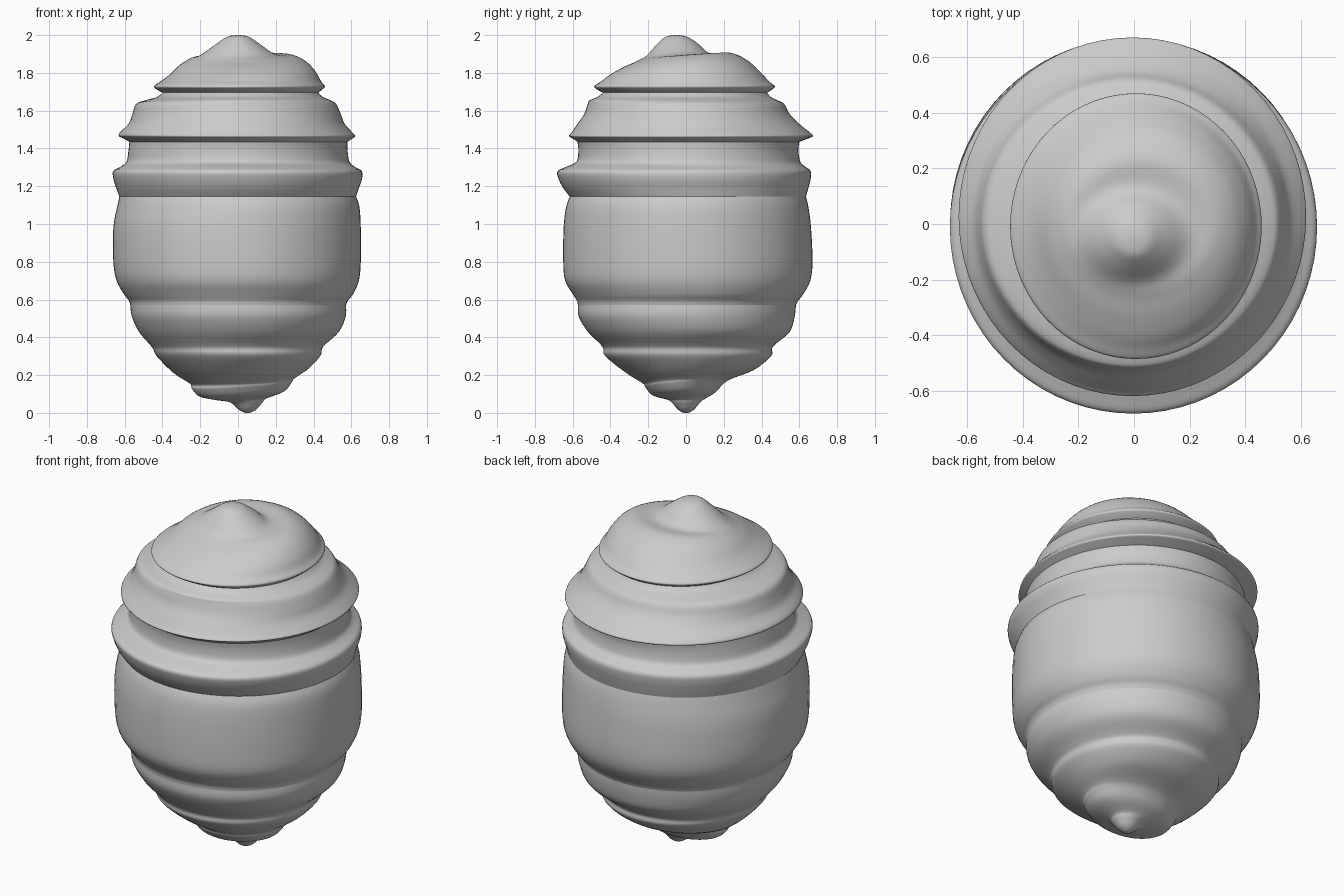
import bpy, bmesh, math

SEG = 72    # points round each ring
STEPS = 4   # smooth steps between profile rings


def spline(a, b, c, d, t):
    """Catmull-Rom blend of two neighbouring rings."""
    return [0.5 * (2*q + (r - p)*t + (2*p - 5*q + 4*r - s)*t*t
                   + (3*q - p - 3*r + s)*t**3) for p, q, r, s in zip(a, b, c, d)]


def folded_shell(name, rings, cap_first=False, cap_last=False):
    """Skin through rings: z, left, right, front, back, tilt along x, tilt along y."""
    rings = [tuple(r) + (0,) * (7 - len(r)) for r in rings]
    n = len(rings)
    fine = [spline(rings[max(i-1, 0)], rings[i], rings[i+1], rings[min(i+2, n-1)], k / STEPS)
            for i in range(n - 1) for k in range(STEPS)] + [rings[-1]]
    bm = bmesh.new()
    loops = []
    for z, l, r, f, b, tx, ty in fine:
        cx, cy, rx, ry = (l + r) / 2, (f + b) / 2, (r - l) / 2, (b - f) / 2
        loop = []
        for k in range(SEG):
            a = 2 * math.pi * k / SEG
            x, y = cx + rx * math.cos(a), cy + ry * math.sin(a)
            loop.append(bm.verts.new((x, y, z + tx * x + ty * y)))
        loops.append(loop)
    for lo, hi in zip(loops, loops[1:]):
        for k in range(SEG):
            j = (k + 1) % SEG
            bm.faces.new((lo[j], lo[k], hi[k], hi[j]))
    if cap_first:
        bm.faces.new(loops[0])
    if cap_last:
        bm.faces.new(loops[-1][::-1])
    bmesh.ops.recalc_face_normals(bm, faces=bm.faces)
    mesh = bpy.data.meshes.new(name)
    bm.to_mesh(mesh)
    bm.free()
    ob = bpy.data.objects.new(name, mesh)
    bpy.context.collection.objects.link(ob)
    for p in mesh.polygons:
        p.use_smooth = True
    return ob


# Domed top with its soft off-centre peak and undercut rim
folded_shell("top_dome", [
    (2.0, -.01, .01, -.06, -.04),
    (1.99, -.06, .06, -.11, .01),
    (1.95, -.12, .12, -.155, .07),
    (1.897, -.20, .20, -.21, .13, .01, .03),
    (1.885, -.25, .29, -.26, .23, .03, .09),
    (1.85, -.31, .36, -.33, .32, .03, .06),
    (1.80, -.36, .41, -.40, .39, .02, .02),
    (1.755, -.41, .44, -.45, .44),
    (1.73, -.445, .46, -.485, .47),
    (1.715, -.435, .45, -.475, .46),
    (1.695, -.40, .425, -.44, .43),
], cap_first=True)

# Two overlapping folds below the dome, ending in the flared lip
folded_shell("upper_folds", [
    (1.695, -.40, .425, -.44, .43),
    (1.672, -.43, .45, -.47, .45),
    (1.655, -.49, .49, -.51, .485),
    (1.635, -.54, .52, -.52, .52),
    (1.58, -.56, .545, -.54, .55),
    (1.53, -.58, .565, -.575, .60),
    (1.485, -.625, .605, -.605, .655),
    (1.465, -.63, .62, -.62, .672),
    (1.452, -.605, .605, -.60, .645),
    (1.435, -.575, .58, -.575, .60),
])

# Recessed neck and the rounded collar
folded_shell("collar", [
    (1.435, -.575, .58, -.575, .60),
    (1.39, -.58, .58, -.57, .595),
    (1.33, -.59, .59, -.58, .605),
    (1.305, -.62, .615, -.63, .63),
    (1.28, -.66, .655, -.68, .66),
    (1.24, -.66, .657, -.675, .66),
    (1.19, -.645, .64, -.65, .648),
    (1.145, -.628, .625, -.615, .635),
])

# Big smooth barrel
folded_shell("barrel", [
    (1.145, -.628, .625, -.615, .635),
    (1.09, -.64, .643, -.635, .648),
    (.98, -.66, .65, -.648, .662),
    (.80, -.66, .65, -.65, .67),
    (.70, -.643, .64, -.64, .658),
    (.63, -.605, .61, -.60, .622),
    (.595, -.578, .582, -.578, .595),
    (.57, -.57, .572, -.572, .582),
])

# Tapering lower folds down to the small pointed tip
folded_shell("lower_folds", [
    (.57, -.57, .572, -.572, .582),
    (.51, -.562, .57, -.568, .575),
    (.43, -.525, .535, -.52, .55),
    (.365, -.47, .465, -.455, .475),
    (.34, -.45, .445, -.438, .455),
    (.30, -.43, .435, -.427, .45),
    (.22, -.34, .37, -.32, .36, .03, .02),
    (.168, -.255, .30, -.23, .24, .05, .05),
    (.145, -.245, .285, -.215, .20, .06, .05),
    (.10, -.205, .245, -.175, .155, .06, .05),
    (.072, -.12, .15, -.10, .10, .03, .02),
    (.055, -.04, .13, -.075, .075),
    (.02, 0, .10, -.045, .045),
    (.003, .03, .07, -.02, .02),
    (0, .045, .055, -.005, .005),
], cap_last=True)
